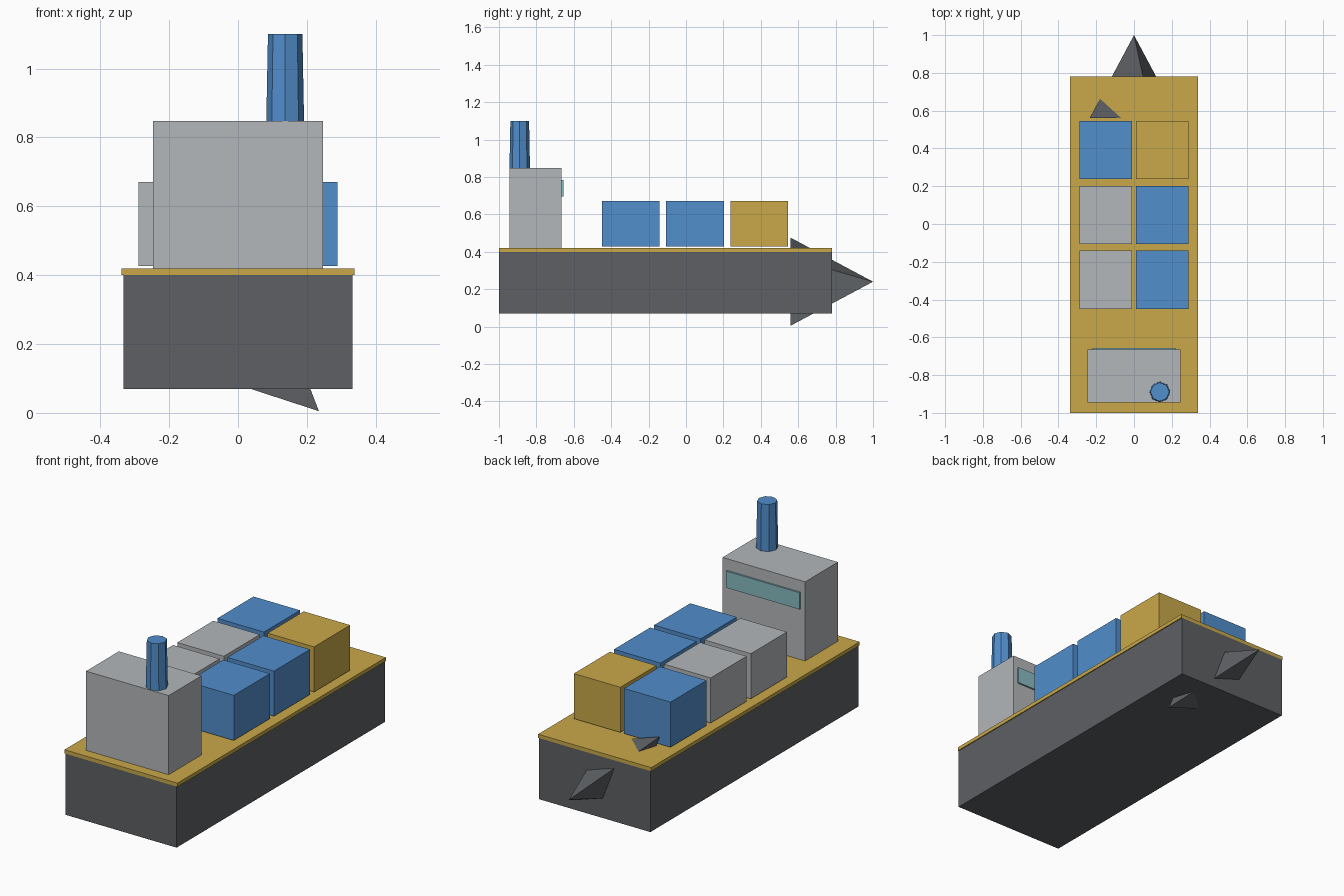
import bpy
import bmesh
from mathutils import Vector

default = bpy.data.objects.get("Cube")
if default:
    bpy.data.objects.remove(default, do_unlink=True)


def make_material(name, rgb):
    # sRGB bytes to linear values
    linear = [((c / 255 + 0.055) / 1.055) ** 2.4 for c in rgb]
    mat = bpy.data.materials.new(name)
    mat.use_nodes = True
    mat.diffuse_color = (*linear, 1)
    mat.node_tree.nodes["Principled BSDF"].inputs["Base Color"].default_value = (*linear, 1)
    return mat


charcoal = make_material("charcoal", (93, 96, 99))
yellow = make_material("yellow", (202, 169, 74))
blue = make_material("blue", (81, 142, 204))
grey = make_material("light grey", (179, 183, 186))
teal = make_material("teal glass", (136, 188, 192))


def add_object(name, bm, mat):
    bmesh.ops.recalc_face_normals(bm, faces=bm.faces)
    mesh = bpy.data.meshes.new(name)
    bm.to_mesh(mesh)
    bm.free()
    mesh.materials.append(mat)
    obj = bpy.data.objects.new(name, mesh)
    bpy.context.collection.objects.link(obj)
    return obj


def box(name, low, high, mat):
    low, high = Vector(low), Vector(high)
    bm = bmesh.new()
    bmesh.ops.create_cube(bm, size=1)
    bmesh.ops.scale(bm, vec=high - low, verts=bm.verts)
    bmesh.ops.translate(bm, vec=(low + high) / 2, verts=bm.verts)
    return add_object(name, bm, mat)


# Hull and deck
box("hull", (-0.333, -1, 0.07), (0.333, 0.78, 0.4), charcoal)
box("deck", (-0.338, -1, 0.4), (0.338, 0.78, 0.42), yellow)

# Bow: skewed four-sided spike that pokes through the hull
bm = bmesh.new()
tip = bm.verts.new((0, 1, 0.24))
corners = [(0.235, -0.235), (0.096, 0.127), (-0.235, 0.235), (-0.096, -0.127)]
base = [bm.verts.new((x, 0.56, 0.24 + z)) for x, z in corners]
bm.faces.new(base)
for i in range(4):
    bm.faces.new((base[i], base[(i + 1) % 4], tip))
add_object("bow", bm, charcoal)

# Bridge with its window strip
box("bridge", (-0.247, -0.945, 0.42), (0.247, -0.665, 0.848), grey)
box("bridge_window", (-0.22, -0.665, 0.695), (0.22, -0.656, 0.785), teal)

# Funnel
bm = bmesh.new()
bmesh.ops.create_cone(bm, cap_ends=True, segments=8, radius1=0.055, radius2=0.05, depth=0.26)
bmesh.ops.translate(bm, vec=(0.137, -0.889, 0.97), verts=bm.verts)
add_object("funnel", bm, blue)

# Cargo containers, two columns from bow to stern
columns = {"left": (0.15, (yellow, blue, blue)), "right": (-0.15, (blue, grey, grey))}
for side, (x, mats) in columns.items():
    for row, mat in enumerate(mats):
        y = 0.391 - 0.343 * row
        box(f"container_{side}_{row + 1}", (x - 0.139, y - 0.154, 0.427),
            (x + 0.139, y + 0.154, 0.671), mat)
